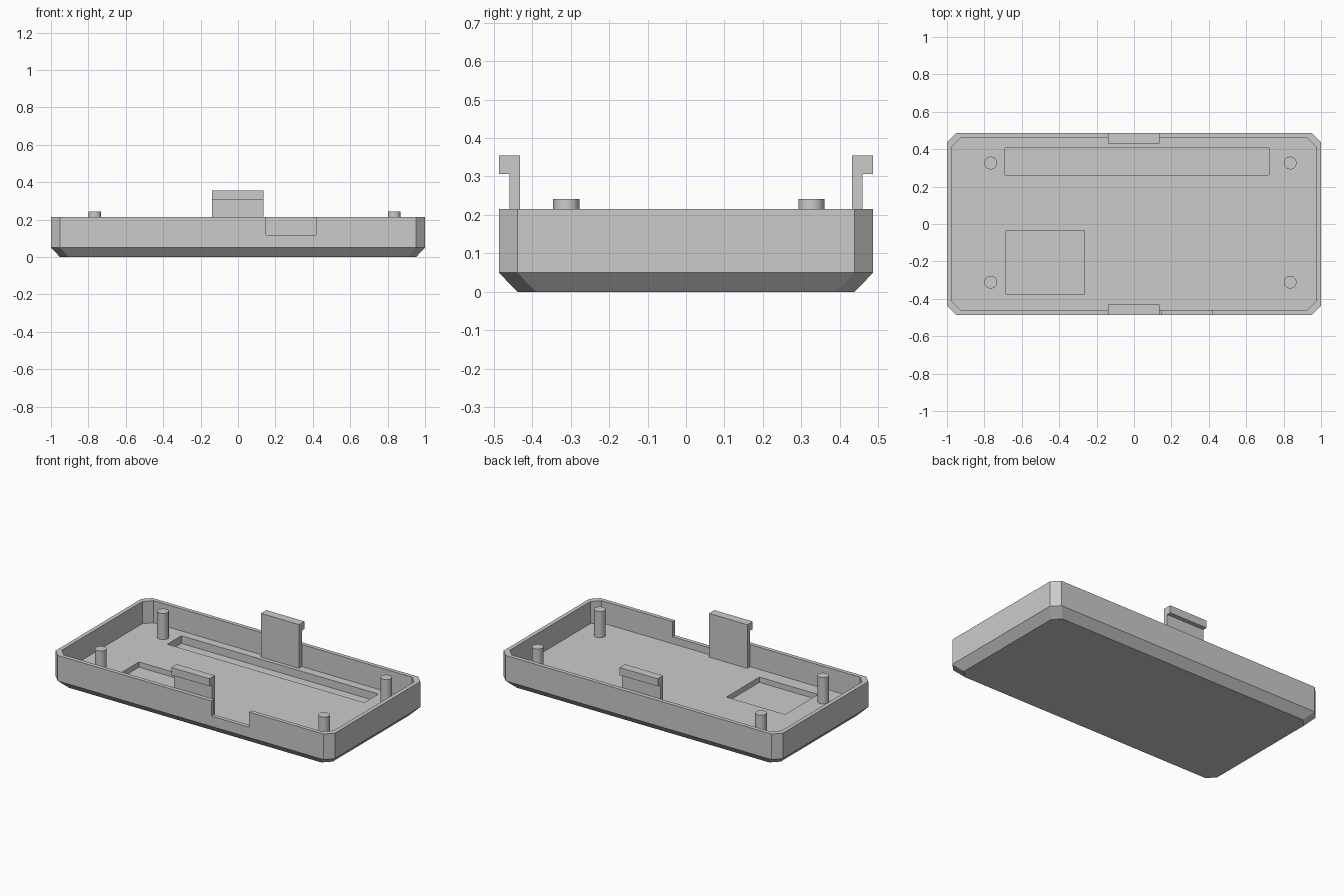
import bpy
import bmesh
import math
from mathutils import Matrix, Vector

cube = bpy.data.objects.get("Cube")
if cube:
    bpy.data.objects.remove(cube, do_unlink=True)

# One plain grey plastic
grey = bpy.data.materials.new("grey_plastic")
grey.use_nodes = True
colour = (0.6, 0.6, 0.6, 1)
grey.diffuse_color = colour
bsdf = next(n for n in grey.node_tree.nodes if n.type == 'BSDF_PRINCIPLED')
bsdf.inputs["Base Color"].default_value = colour

HALF_X, HALF_Y, CUT = 1.0, 0.486, 0.048
RIM, FLOOR, WALL = 0.215, 0.072, 0.026


def finish(name, bm):
    bmesh.ops.recalc_face_normals(bm, faces=bm.faces[:])
    mesh = bpy.data.meshes.new(name)
    bm.to_mesh(mesh)
    bm.free()
    mesh.materials.append(grey)
    obj = bpy.data.objects.new(name, mesh)
    bpy.context.collection.objects.link(obj)
    return obj


def octagon(bm, inset, z):
    """Ring of a rectangle with clipped corners."""
    a, b = HALF_X - inset, HALF_Y - inset
    ring = []
    for sx, sy in ((1, 1), (-1, 1), (-1, -1), (1, -1)):
        pair = [(sx * a, sy * (b - CUT), z), (sx * (a - CUT), sy * b, z)]
        ring += pair if sx * sy > 0 else pair[::-1]
    return [bm.verts.new(p) for p in ring]


def box(name, lo, hi):
    lo, hi = Vector(lo), Vector(hi)
    bm = bmesh.new()
    bmesh.ops.create_cube(bm, size=1, matrix=Matrix.Translation((lo + hi) / 2)
                          @ Matrix.Diagonal((*(hi - lo), 1)))
    return finish(name, bm)


# Tray: outer skin with bevelled base, flat rim, inner wall and floor
bm = bmesh.new()
rings = [octagon(bm, i, z) for i, z in
         ((CUT, 0), (0, 0.05), (0, RIM), (WALL, RIM), (WALL, FLOOR))]
for low, high in zip(rings, rings[1:]):
    for i in range(8):
        j = (i + 1) % 8
        bm.faces.new((low[i], low[j], high[j], high[i]))
bm.faces.new(rings[0])
bm.faces.new(rings[-1])
tray = finish("tray", bm)

# Floor recesses and the notch in the front wall
cutters = [
    box("long_recess_cutter", (-0.69, 0.262, 0.022), (0.722, 0.406, 0.15)),
    box("square_recess_cutter", (-0.685, -0.373, 0.038), (-0.265, -0.035, 0.15)),
    box("notch_cutter", (0.15, -0.6, 0.117), (0.418, -0.44, 0.3)),
]
bpy.context.view_layer.objects.active = tray
for cutter in cutters:
    cutter.hide_render = True
    mod = tray.modifiers.new("cut", 'BOOLEAN')
    mod.operation = 'DIFFERENCE'
    mod.solver = 'EXACT'
    mod.object = cutter
    bpy.ops.object.modifier_apply(modifier=mod.name)
    bpy.data.objects.remove(cutter, do_unlink=True)

# Hooked clips standing against the inside of the long walls
profile = ((0.431, FLOOR), (0.431, 0.355), (HALF_Y, 0.355),
           (HALF_Y, 0.306), (0.459, 0.306), (0.459, FLOOR))
for side, sign in (("front", -1), ("back", 1)):
    bm = bmesh.new()
    face = bm.faces.new([bm.verts.new((-0.138, sign * y, z)) for y, z in profile])
    new = bmesh.ops.extrude_face_region(bm, geom=[face])["geom"]
    bmesh.ops.translate(bm, vec=(0.274, 0, 0),
                        verts=[v for v in new if isinstance(v, bmesh.types.BMVert)])
    finish(side + "_clip", bm)

# Round posts
for side, x in (("right", -0.766), ("left", 0.835)):
    for end, y in (("front", -0.311), ("back", 0.326)):
        bm = bmesh.new()
        bmesh.ops.create_cone(bm, cap_ends=True, segments=40, radius1=0.034,
                              radius2=0.034, depth=0.242 - FLOOR,
                              matrix=Matrix.Translation((x, y, (0.242 + FLOOR) / 2)))
        post = finish(f"{end}_{side}_post", bm)
        bpy.ops.object.select_all(action='DESELECT')
        post.select_set(True)
        bpy.context.view_layer.objects.active = post
        bpy.ops.object.shade_smooth_by_angle(angle=math.radians(30))
